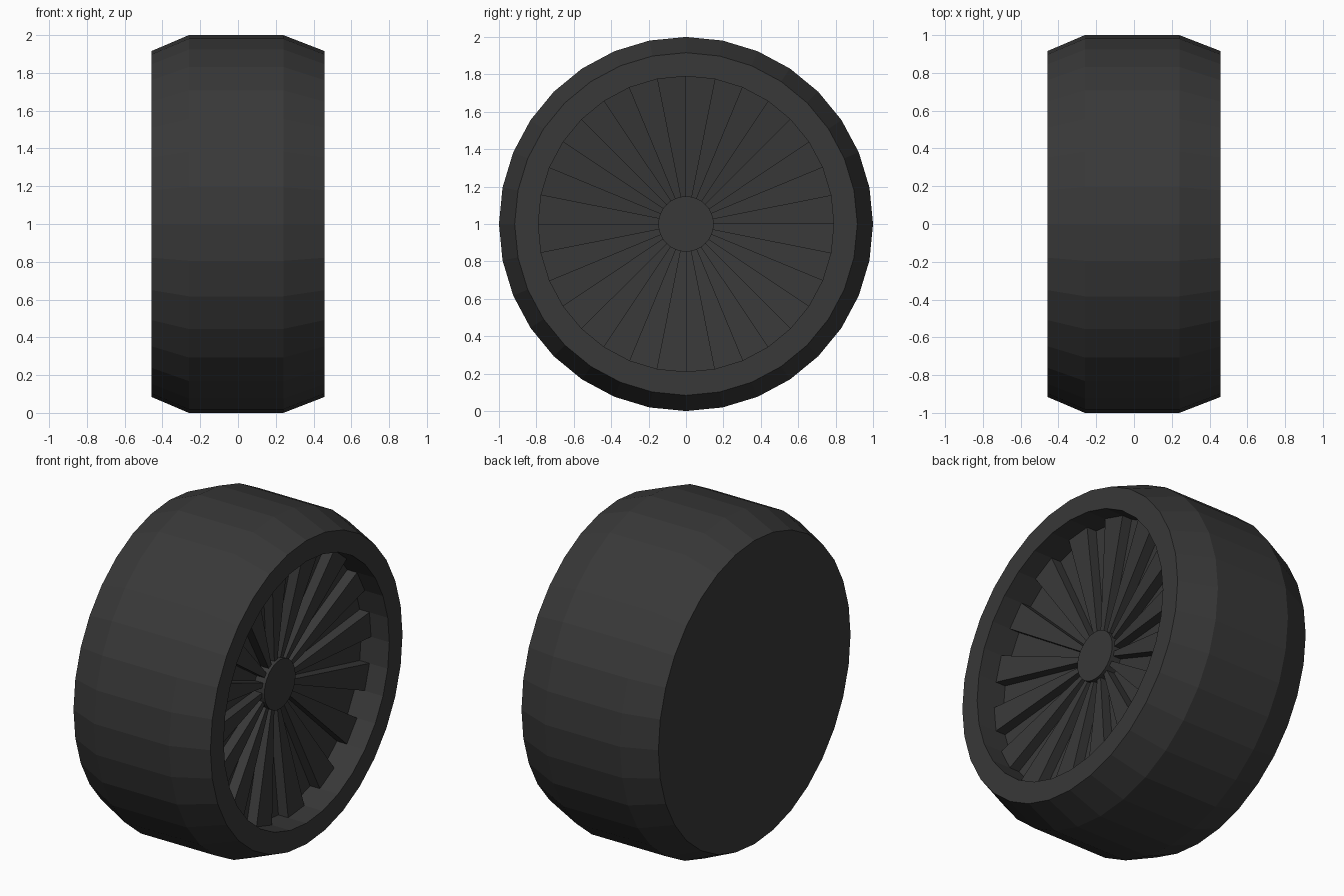
import bpy, bmesh
from math import sin, cos, pi

if "Cube" in bpy.data.objects:
    bpy.data.objects.remove(bpy.data.objects["Cube"])

N = 32
CZ = 1.0

mat = bpy.data.materials.new("dark_rubber")
mat.diffuse_color = (0.04, 0.04, 0.04, 1)
mat.use_nodes = True
mat.node_tree.nodes["Principled BSDF"].inputs["Base Color"].default_value = mat.diffuse_color


def pt(x, r, k):
    a = 2 * pi * k / N
    return (x, r * cos(a), CZ + r * sin(a))


def finish(name, bm):
    bmesh.ops.remove_doubles(bm, verts=bm.verts, dist=1e-5)
    bmesh.ops.recalc_face_normals(bm, faces=bm.faces)
    me = bpy.data.meshes.new(name)
    bm.to_mesh(me)
    bm.free()
    me.materials.append(mat)
    ob = bpy.data.objects.new(name, me)
    bpy.context.collection.objects.link(ob)
    return ob


def revolve(name, profile, cap_start=False, cap_end=False):
    """Spin (x, radius) points around the axle, with optional flat ends."""
    bm = bmesh.new()
    rings = [[bm.verts.new(pt(x, r, k)) for k in range(N)] for x, r in profile]
    for a, b in zip(rings, rings[1:]):
        for k in range(N):
            j = (k + 1) % N
            bm.faces.new((a[k], a[j], b[j], b[k]))
    if cap_start:
        bm.faces.new(rings[0])
    if cap_end:
        bm.faces.new(rings[-1])
    return finish(name, bm)


# Tyre: flat inner side, bevelled tread, outer ring and recess wall
revolve("tyre", [(-0.457, 0.916), (-0.26, 1.0), (0.24, 1.0), (0.457, 0.916),
                 (0.457, 0.79), (0.27, 0.79)], cap_start=True)

# Hub cap in the middle of the recess
revolve("hub", [(0.2, 0.148), (0.28, 0.148)], cap_end=True)

# Wheel face: raised spokes alternating with sunken gaps, slightly dished
R0, R1 = 0.14, 0.79
HIGH = (0.262, 0.335)
LOW = (0.21, 0.27)
bm = bmesh.new()


def quad(*pts):
    bm.faces.new([bm.verts.new(p) for p in pts])


for k in range(N):
    xi, xo = HIGH if k % 2 == 0 else LOW
    quad(pt(xi, R0, k), pt(xo, R1, k), pt(xo, R1, k + 1), pt(xi, R0, k + 1))
    # step wall between neighbouring sectors
    quad(pt(LOW[0], R0, k), pt(LOW[1], R1, k), pt(HIGH[1], R1, k), pt(HIGH[0], R0, k))
finish("spokes", bm)
